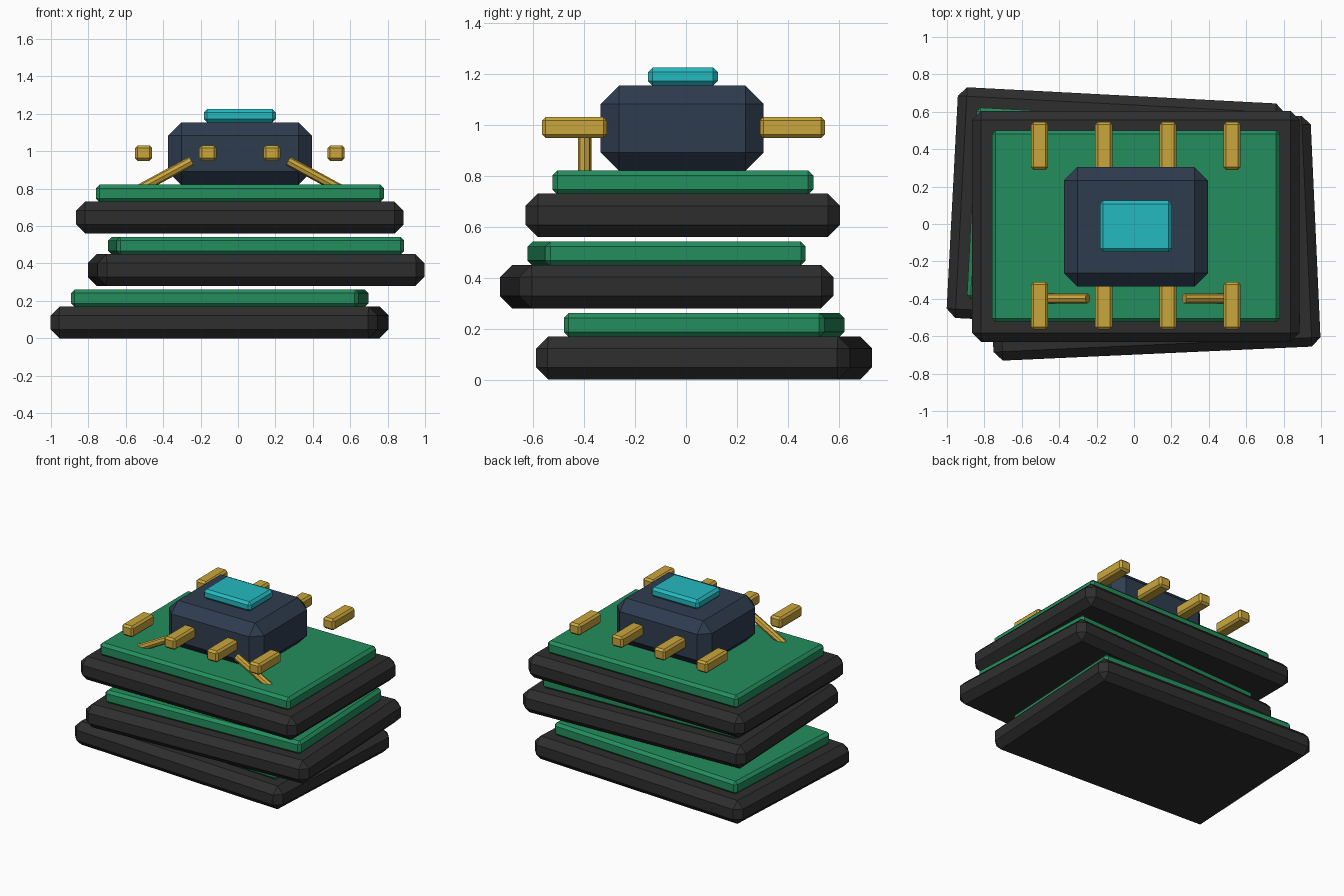
import bpy, bmesh, math
from mathutils import Vector, Matrix

if "Cube" in bpy.data.objects:
    bpy.data.objects.remove(bpy.data.objects["Cube"])


def material(name, rgb):
    m = bpy.data.materials.new(name)
    m.diffuse_color = (*rgb, 1)
    m.use_nodes = True
    m.node_tree.nodes["Principled BSDF"].inputs["Base Color"].default_value = m.diffuse_color
    return m


BLACK = material("charcoal", (0.027, 0.027, 0.027))
GREEN = material("board green", (0.017, 0.27, 0.11))
NAVY = material("dark slate", (0.028, 0.046, 0.078))
CYAN = material("cyan", (0.018, 0.49, 0.53))
GOLD = material("gold", (0.59, 0.38, 0.046))


def add_object(name, bm, mat):
    me = bpy.data.meshes.new(name)
    bm.to_mesh(me)
    bm.free()
    me.materials.append(mat)
    ob = bpy.data.objects.new(name, me)
    bpy.context.collection.objects.link(ob)
    return ob


def box(name, center, size, bevel, mat, turn=0):
    """Chamfered box, turned about z by the given degrees."""
    bm = bmesh.new()
    bmesh.ops.create_cube(bm, size=1, matrix=Matrix.Diagonal((*size, 1)))
    bmesh.ops.bevel(bm, geom=bm.edges[:], offset=bevel, segments=1,
                    affect='EDGES', profile=0.5)
    ob = add_object(name, bm, mat)
    ob.location = center
    ob.rotation_euler.z = math.radians(turn)
    return ob


def rod(name, a, b, radius, sides, mat):
    a, b = Vector(a), Vector(b)
    bm = bmesh.new()
    bmesh.ops.create_cone(bm, cap_ends=True, segments=sides, radius1=radius,
                          radius2=radius, depth=(b - a).length)
    ob = add_object(name, bm, mat)
    ob.location = (a + b) / 2
    ob.rotation_euler = (b - a).to_track_quat('Z', 'Y').to_euler()
    return ob


# Stacked trays, each with a green board on top
layers = [("bottom", -0.098, 0.071, 0.0, -3.0),
          ("middle", 0.097, -0.076, 0.28, 2.6),
          ("top", 0.01, -0.0125, 0.56, 0.0)]
for name, x, y, z, turn in layers:
    box(name + "_tray", (x, y, z + 0.085), (1.75, 1.235, 0.17), 0.048, BLACK, turn)
    box(name + "_board", (x, y, z + 0.2145), (1.54, 1.025, 0.095), 0.02, GREEN, turn)

# Chip body and its glowing cap
box("chip_body", (0.01, -0.015, 0.9875), (0.77, 0.64, 0.335), 0.072, NAVY)
box("chip_cap", (0.01, -0.0125, 1.19), (0.385, 0.275, 0.07), 0.018, CYAN)

# Pins along the front and back
for side, y in (("front", -0.4375), ("back", 0.4175)):
    for i in range(4):
        box(f"{side}_pin_{i + 1}", (0.01 + (i - 1.5) * 0.343, y, 0.99),
            (0.092, 0.255, 0.082), 0.014, GOLD)

# Slanted struts from the board up to the chip
for name, s in (("left", -1), ("right", 1)):
    rod(name + "_strut", (0.01 + s * 0.555, -0.398, 0.787),
        (0.01 + s * 0.258, -0.398, 0.948), 0.026, 8, GOLD)
